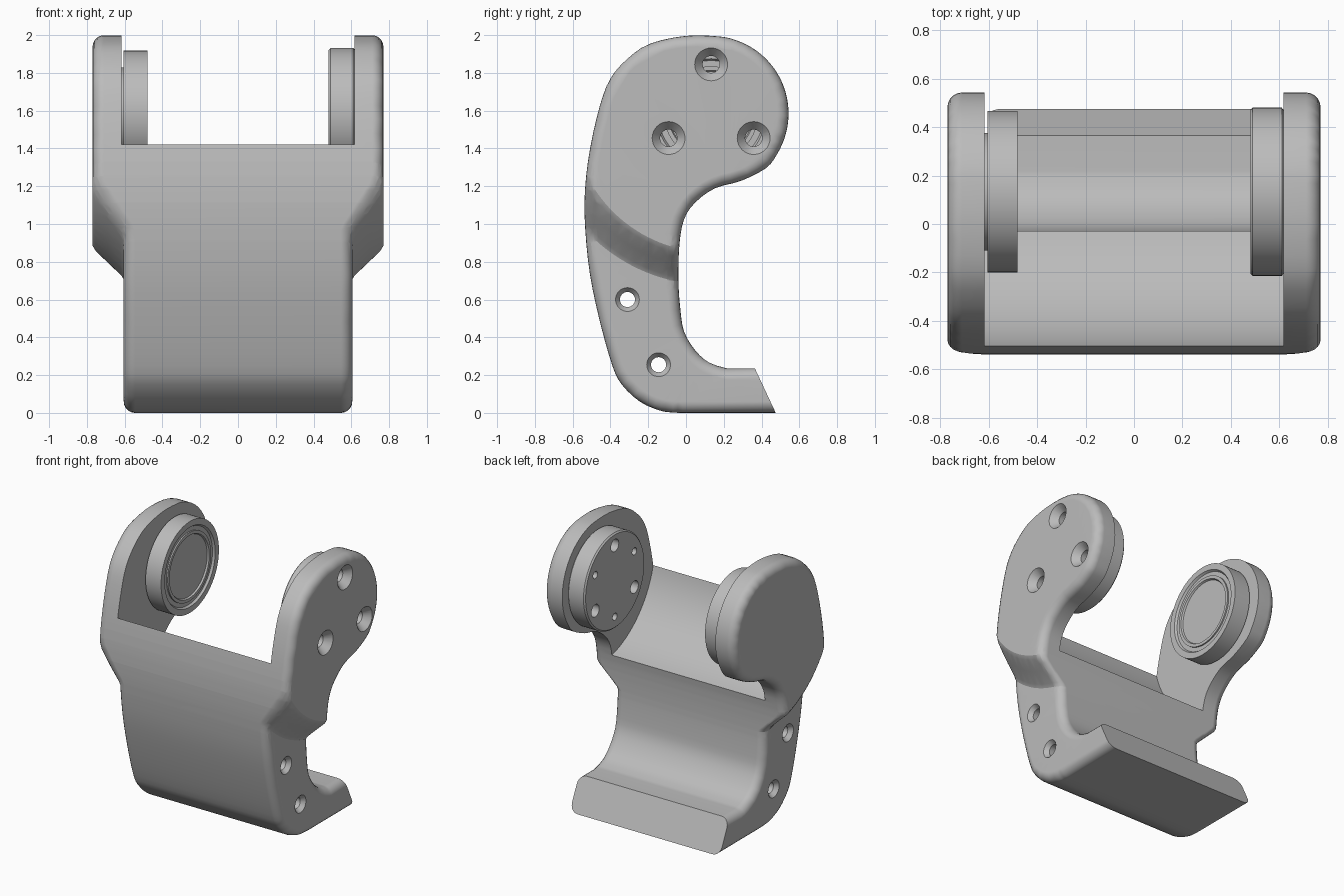
import bpy, bmesh, math
from mathutils import Vector
from mathutils.geometry import delaunay_2d_cdt, intersect_point_line

cube = bpy.data.objects.get("Cube")
if cube:
    bpy.data.objects.remove(cube, do_unlink=True)

grey = bpy.data.materials.new("plain grey")
grey.use_nodes = True
grey.diffuse_color = (0.5, 0.5, 0.5, 1)
grey.node_tree.nodes["Principled BSDF"].inputs["Base Color"].default_value = (0.5, 0.5, 0.5, 1)

HUB = Vector((0.133, 1.585))   # pivot axis in the y-z plane
ROUND = 0.06                   # edge rounding of the body


def finish_bmesh(bm, name):
    bmesh.ops.recalc_face_normals(bm, faces=bm.faces)
    mesh = bpy.data.meshes.new(name)
    bm.to_mesh(mesh)
    bm.free()
    mesh.materials.append(grey)
    obj = bpy.data.objects.new(name, mesh)
    bpy.context.collection.objects.link(obj)
    return obj


def lathe(name, profile, centre, segments=64):
    """Spin (x, radius) points about an axis parallel to x."""
    bm = bmesh.new()
    rings = []
    for x, r in profile:
        angles = [2 * math.pi * i / segments for i in range(segments)]
        rings.append([bm.verts.new((x, centre[0] + r * math.cos(a), centre[1] + r * math.sin(a)))
                      for a in angles])
    for a, b in zip(rings, rings[1:]):
        for i in range(segments):
            j = (i + 1) % segments
            bm.faces.new((a[i], a[j], b[j], b[i]))
    bm.faces.new(rings[0])
    bm.faces.new(rings[-1])
    return finish_bmesh(bm, name)


def activate(obj):
    bpy.ops.object.select_all(action='DESELECT')
    obj.select_set(True)
    bpy.context.view_layer.objects.active = obj


def cut(obj, cutter):
    activate(obj)
    mod = obj.modifiers.new("cut", 'BOOLEAN')
    mod.operation = 'DIFFERENCE'
    mod.solver = 'EXACT'
    mod.object = cutter
    bpy.ops.object.modifier_apply(modifier=mod.name)
    bpy.data.objects.remove(cutter, do_unlink=True)


def smooth(obj):
    activate(obj)
    bpy.ops.object.shade_smooth_by_angle(angle=math.radians(30))
    obj.modifiers.new("clean shading", 'WEIGHTED_NORMAL').keep_sharp = True


def spline(points, steps=3):
    out = []
    p = [points[0]] + points + [points[-1]]
    for a, b, c, d in zip(p, p[1:], p[2:], p[3:]):
        for k in range(steps):
            t = k / steps
            out.append(0.5 * (2 * b + (c - a) * t + (2 * a - 5 * b + 4 * c - d) * t * t
                              + (3 * b - a - 3 * c + d) * t ** 3))
    return out + [points[-1]]


def around_hub(radius, degrees):
    a = math.radians(degrees)
    return HUB + radius * Vector((math.cos(a), math.sin(a)))


# Side outline of the body: front curve, round head, throat and foot
front = [(0, 0), (-.07, .002), (-.14, .013), (-.245, .06), (-.34, .15), (-.39, .25), (-.455, .48),
         (-.508, .73), (-.534, .98), (-.535, 1.18), (-.508, 1.4), (-.455, 1.63), (-.4, 1.77),
         (-.31, 1.875), (-.19, 1.955), (0, 1.996)]
throat = [(.29, 1.228), (.155, 1.19), (.05, 1.115), (-.01, 1.025), (-.035, .89), (-.04, .7),
          (-.03, .55), (-.01, .43), (.05, .33), (.125, .265), (.22, .235)]
head = [around_hub(0.41, 85 - 13 * i) for i in range(11)]
curve = spline([Vector(p) for p in front] + head + [Vector(p) for p in throat])
# The rounded edge runs on past the slanted foot end, which stays sharp
rail = [Vector((.8, 0))] + curve + [Vector((.8, .235))]
foot_end = [Vector((.365, .235)), Vector((.475, 0))]
outline = curve + foot_end


def edge_distance(p):
    best = 9
    for a, b in zip(rail, rail[1:]):
        q, t = intersect_point_line(p, a, b)
        q = a if t < 0 else b if t > 1 else q
        best = min(best, (p - Vector(q[:2])).length)
    return best


def inside(p):
    hit = False
    for a, b in zip(outline, outline[1:] + outline[:1]):
        if (a.y > p.y) != (b.y > p.y) and p.x < a.x + (p.y - a.y) * (b.x - a.x) / (b.y - a.y):
            hit = not hit
    return hit


# Half width by distance from the hub: wide arms taper to a narrow base
TAPER = [(.70, .77), (.735, .77), (.76, .755), (.82, .69), (.885, .62), (.908, .605), (.94, .605)]


def half_width(p):
    r = (p - HUB).length
    if r <= TAPER[0][0]:
        return TAPER[0][1]
    for (r0, w0), (r1, w1) in zip(TAPER, TAPER[1:]):
        if r <= r1:
            return w0 + (w1 - w0) * (r - r0) / (r1 - r0)
    return TAPER[-1][1]


def make_body():
    points, edges = [], []

    def add_line(line, closed=False):
        start = len(points)
        points.extend(line)
        edges.extend((start + i, start + i + 1) for i in range(len(line) - 1))
        if closed:
            edges.append((len(points) - 1, start))

    add_line(outline, True)
    for step in range(1, 6):
        inset = ROUND * (1 - math.cos(math.radians(18 * step)))
        ring = []
        for i, p in enumerate(rail):
            d = rail[min(i + 1, len(rail) - 1)] - rail[max(i - 1, 0)]
            if i in (0, 1, len(rail) - 2, len(rail) - 1):
                d = Vector((-1 if i < 2 else 1, 0))
            ring.append(p + inset * Vector((d.y, -d.x)).normalized())
        add_line(ring)
    for r, w in TAPER:
        add_line([around_hub(r, 180 + 2.5 * i) for i in range(45)])
    verts, _, tris = delaunay_2d_cdt(points, edges, [], 0, 1e-5)[:3]
    tris = [t for t in tris if inside(sum((verts[i] for i in t), Vector((0, 0))) / len(t))]

    bm = bmesh.new()
    sides = {}
    for i in {i for t in tris for i in t}:
        p = verts[i]
        gap = max(ROUND - edge_distance(p), 0)
        x = half_width(p) - ROUND + math.sqrt(max(ROUND ** 2 - gap ** 2, 0))
        sides[i] = (bm.verts.new((x, p.x, p.y)), bm.verts.new((-x, p.x, p.y)))
    for t in tris:
        bm.faces.new([sides[i][0] for i in t])
        bm.faces.new([sides[i][1] for i in reversed(t)])
    # Join the two sides along the rim
    uses = {}
    for t in tris:
        for a, b in zip(t, t[1:] + t[:1]):
            uses.setdefault(frozenset((a, b)), []).append((a, b))
    for pair in uses.values():
        if len(pair) == 1:
            a, b = pair[0]
            bm.faces.new((sides[b][0], sides[a][0], sides[a][1], sides[b][1]))
    return finish_bmesh(bm, "bracket_body")


def screw_cutter(angle):
    profile = [(.8, .087), (.77, .087), (.72, .045), (.4, .045)]
    return lathe("screw_cutter", profile, around_hub(.26, angle), 32)


# Body with the round clearance between the arms
body = make_body()
cut(body, lathe("clearance_cutter", [(-.617, .658), (.617, .658)], HUB, 128))

# Cross holes through the base
for centre in ((-.31, .6), (-.145, .255)):
    half = [(.7, .063), (.605, .063), (.575, .04)]
    cut(body, lathe("cross_hole_cutter", [(-x, r) for x, r in half] + half[::-1], centre, 32))

# Drive disc on the left arm, with screw holes and small pin holes
drive = lathe("drive_disc", [(.62, .335), (.61, .347), (.49, .347), (.48, .337)], HUB, 96)
for angle in (90, 210, 330):
    cut(body, screw_cutter(angle))
    cut(drive, screw_cutter(angle))
    cut(drive, lathe("pin_cutter", [(.4, .026), (.56, .026)], around_hub(.26, angle + 60), 24))

# Bearing on the right arm, with stepped rings on its face
bearing = lathe("bearing_disc", [(-.625, .243), (-.605, .243), (-.605, .333), (-.48, .333),
                                 (-.48, .29), (-.495, .28), (-.495, .25), (-.485, .25),
                                 (-.485, .228), (-.497, .222)], HUB, 96)

for part in (body, drive, bearing):
    smooth(part)
